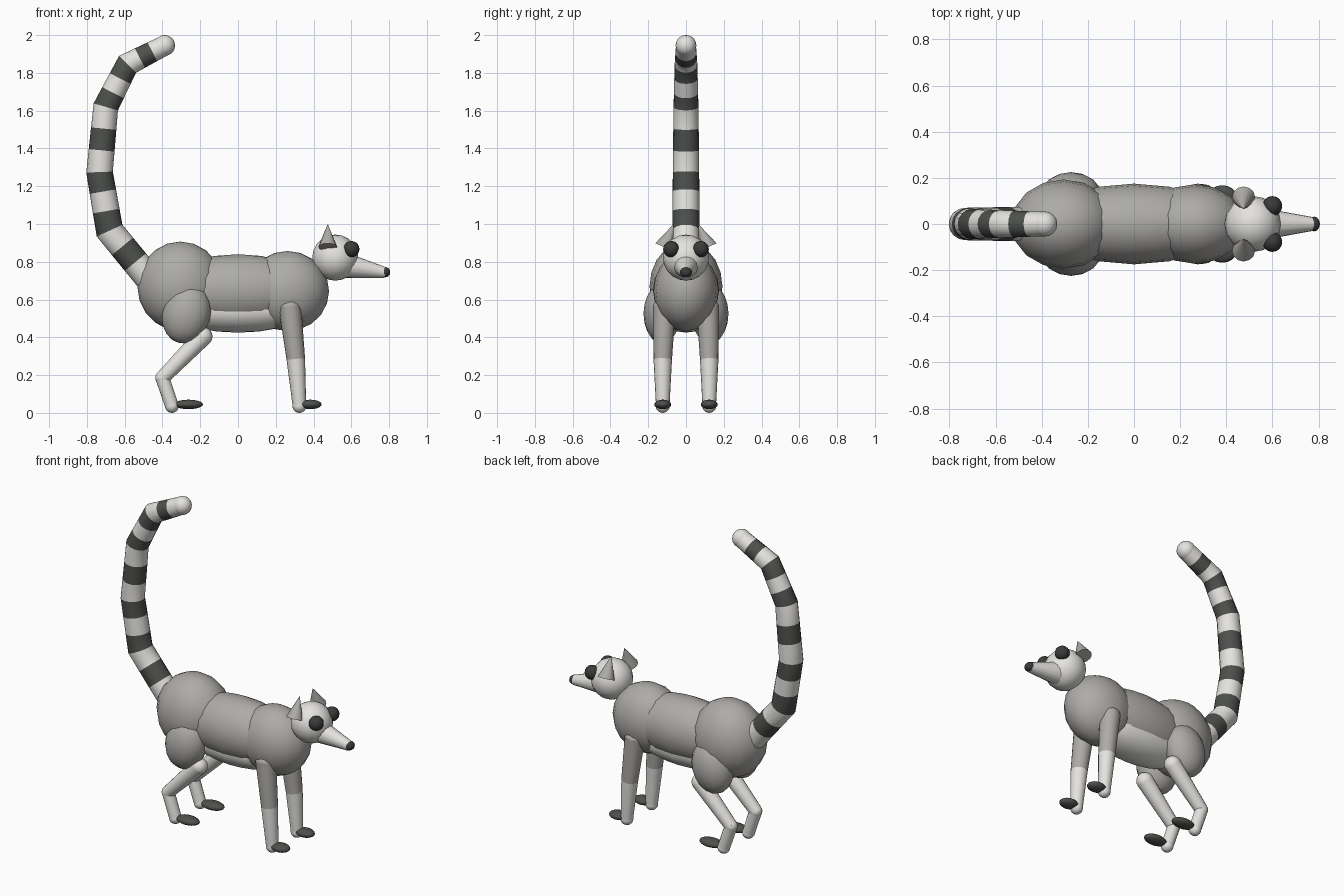
import bpy
import bmesh
import math
from mathutils import Vector, Matrix

cube = bpy.data.objects.get("Cube")
if cube:
    bpy.data.objects.remove(cube, do_unlink=True)


def material(name, r, g, b):
    m = bpy.data.materials.new(name)
    m.use_nodes = True
    m.diffuse_color = (r, g, b, 1)
    bsdf = next(n for n in m.node_tree.nodes if n.type == "BSDF_PRINCIPLED")
    bsdf.inputs["Base Color"].default_value = (r, g, b, 1)
    bsdf.inputs["Roughness"].default_value = 0.8
    return m


GREY = material("grey fur", 0.42, 0.41, 0.39)
WHITE = material("white fur", 0.78, 0.77, 0.74)
DARK = material("dark fur", 0.075, 0.08, 0.073)
BLACK = material("eye black", 0.045, 0.043, 0.043)


def finish(name, bm, mats):
    mesh = bpy.data.meshes.new(name)
    bmesh.ops.recalc_face_normals(bm, faces=bm.faces)
    bm.to_mesh(mesh)
    bm.free()
    for m in mats:
        mesh.materials.append(m)
    obj = bpy.data.objects.new(name, mesh)
    bpy.context.collection.objects.link(obj)
    bpy.ops.object.select_all(action="DESELECT")
    obj.select_set(True)
    bpy.context.view_layer.objects.active = obj
    bpy.ops.object.shade_smooth_by_angle(angle=math.radians(50))
    return obj


def ellipsoid(name, loc, radii, mat, tilt=0):
    """Scaled ball, tilted about the y axis."""
    if not isinstance(radii, tuple):
        radii = (radii,) * 3
    bm = bmesh.new()
    bmesh.ops.create_uvsphere(bm, u_segments=16, v_segments=10, radius=1)
    m = (Matrix.Translation(loc) @ Matrix.Rotation(math.radians(tilt), 4, "Y")
         @ Matrix.Diagonal((*radii, 1)))
    bmesh.ops.transform(bm, matrix=m, verts=bm.verts)
    return finish(name, bm, [mat])


def tube(name, points, radii, mats, bands, sides=16):
    """Mitred, capped tube; bands holds one material index per section."""
    pts = [Vector(p) for p in points]
    bm = bmesh.new()
    rings = []
    for i, p in enumerate(pts):
        before = (p - pts[max(i - 1, 0)]).normalized()
        after = (pts[min(i + 1, len(pts) - 1)] - p).normalized()
        along = (before + after).normalized()
        up = along.cross(Vector((0, 1, 0))).normalized()
        side = up.cross(along)
        stretch = 1 / max(along.dot(after if after.length else before), 0.6)
        ring = []
        for k in range(sides):
            a = math.tau * k / sides
            ring.append(bm.verts.new(
                p + radii[i] * (side * math.cos(a) + up * math.sin(a) * stretch)))
        rings.append(ring)
    for i, band in enumerate(bands):
        for k in range(sides):
            j = (k + 1) % sides
            f = bm.faces.new((rings[i][k], rings[i][j],
                              rings[i + 1][j], rings[i + 1][k]))
            f.material_index = band
    bm.faces.new(rings[0]).material_index = bands[0]
    bm.faces.new(rings[-1]).material_index = bands[-1]
    return finish(name, bm, mats)


# Body
ellipsoid("hips", (-0.305, 0, 0.67), (0.228, 0.193, 0.237), GREY)
ellipsoid("torso", (0, 0, 0.65), (0.40, 0.175, 0.19), GREY)
ellipsoid("belly", (0, 0, 0.545), (0.36, 0.142, 0.12), WHITE)
ellipsoid("chest", (0.262, 0, 0.645), (0.22, 0.172, 0.212), GREY)

# Head
ellipsoid("head", (0.515, 0, 0.822), 0.122, WHITE)
tube("snout", [(0.54, 0, 0.785), (0.78, 0, 0.742)], [0.073, 0.029], [WHITE], [0])
ellipsoid("nose", (0.78, 0, 0.745), (0.026, 0.032, 0.027), BLACK)

# Ringed tail: three bands on each straight section
joints = [Vector((x, 0, z)) for x, z in (
    (-0.475, 0.715), (-0.68, 0.965), (-0.733, 1.275),
    (-0.70, 1.62), (-0.585, 1.845), (-0.388, 1.945))]
path = [a.lerp(b, t / 3) for a, b in zip(joints, joints[1:]) for t in range(3)]
path.append(joints[-1])
last = len(path) - 1
widths = [0.073 - 0.02 * (i / last) ** 2 for i in range(last + 1)]
tube("tail", path, widths, [WHITE, DARK], [i % 2 for i in range(last)])
ellipsoid("tail_tip", joints[-1], 0.055, WHITE)

# Paired parts
for side, word in ((1, "back"), (-1, "front")):
    y = side * 0.123
    tag = "left" if word == "back" else "right"

    # Eye and ear
    ellipsoid(f"eye_{tag}", (0.60, side * 0.078, 0.867), 0.043, BLACK)
    bm = bmesh.new()
    bmesh.ops.create_cone(bm, cap_ends=True, segments=12, radius1=0.05,
                          radius2=0.001, depth=0.13)
    place = (Matrix.Translation((0.475, side * 0.091, 0.938))
             @ Matrix.Rotation(side * math.radians(23), 4, "X"))
    bmesh.ops.transform(bm, matrix=place, verts=bm.verts)
    finish(f"ear_{tag}", bm, [GREY])

    # Front leg
    tube(f"foreleg_{tag}",
         [(0.275, side * 0.115, 0.56), (0.306, y, 0.285), (0.325, y, 0.04)],
         [0.06, 0.049, 0.036], [GREY, WHITE], [0, 1])
    ellipsoid(f"shoulder_{tag}", (0.275, side * 0.115, 0.56), (0.06, 0.06, 0.045), GREY)
    ellipsoid(f"wrist_{tag}", (0.325, y, 0.037), 0.037, WHITE)
    ellipsoid(f"forefoot_{tag}", (0.383, y, 0.045), (0.06, 0.045, 0.025), DARK)

    # Hind leg
    ellipsoid(f"thigh_{tag}", (-0.273, side * 0.127, 0.525),
              (0.128, 0.098, 0.16), GREY, 15)
    tube(f"shank_{tag}", [(-0.185, y, 0.405), (-0.40, y, 0.185)],
         [0.05, 0.038], [WHITE], [0])
    ellipsoid(f"knee_{tag}", (-0.185, y, 0.405), 0.05, WHITE)
    ellipsoid(f"hock_{tag}", (-0.40, y, 0.185), 0.038, WHITE)
    tube(f"ankle_{tag}", [(-0.40, y, 0.185), (-0.35, y, 0.037)],
         [0.037, 0.036], [WHITE], [0])
    ellipsoid(f"heel_{tag}", (-0.35, y, 0.037), 0.037, WHITE)
    ellipsoid(f"hindfoot_{tag}", (-0.262, y, 0.045), (0.077, 0.045, 0.025), DARK)
